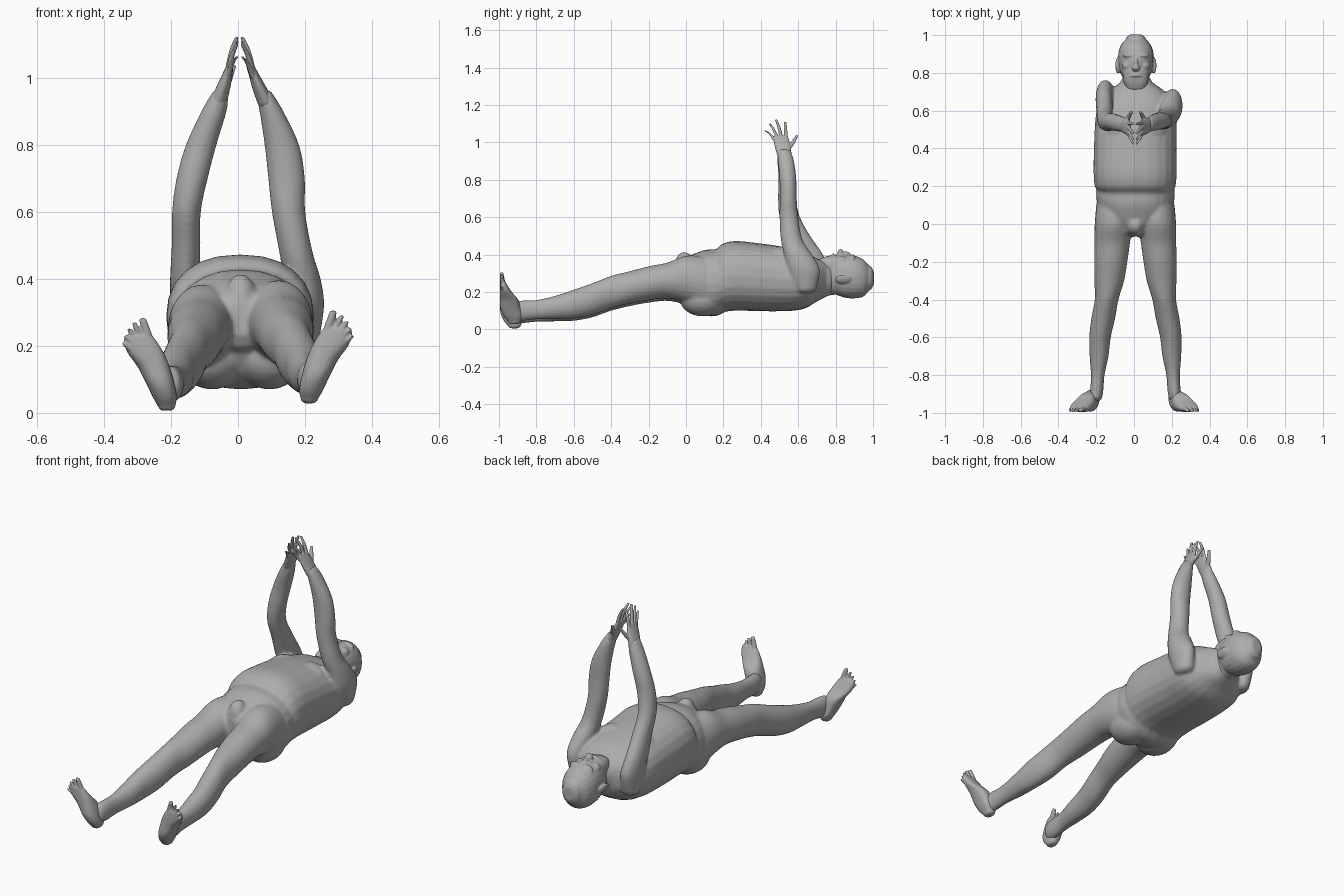
import bpy
import bmesh
import math
from mathutils import Matrix, Vector

if "Cube" in bpy.data.objects:
    bpy.data.objects.remove(bpy.data.objects["Cube"], do_unlink=True)

skin = bpy.data.materials.new("grey_skin")
skin.use_nodes = True
GREY = (0.42, 0.42, 0.42, 1)
skin.diffuse_color = GREY
skin.node_tree.nodes["Principled BSDF"].inputs["Base Color"].default_value = GREY


def spline(stations, steps=4):
    """Smooth curve through the stations (x, y, z, radius a, radius b)."""
    pts = [stations[0]] + list(stations) + [stations[-1]]
    out = []
    for p0, p1, p2, p3 in zip(pts, pts[1:], pts[2:], pts[3:]):
        for i in range(steps):
            t = i / steps
            out.append([0.5 * (2 * b + (c - a) * t + (2 * a - 5 * b + 4 * c - d) * t * t
                               + (3 * b - a - 3 * c + d) * t ** 3)
                        for a, b, c, d in zip(p0, p1, p2, p3)])
    return out + [list(stations[-1])]


def tube(bm, stations, axis="Y", power=2.0, n=24):
    """Loft of ellipses square to the Y or Z axis, with rounded ends."""
    rows = spline(stations)
    k = 1 if axis == "Y" else 2
    way = 1 if rows[-1][k] > rows[0][k] else -1

    def cap(row, sign):
        res = []
        for scale, push in ((0.85, 0.3), (0.5, 0.52)):
            r = list(row)
            r[k] += sign * push * min(row[3:])
            r[3] *= scale
            r[4] *= scale
            res.append(r)
        return res
    rows = cap(rows[0], -way)[::-1] + rows + cap(rows[-1], way)
    rings = []
    for x, y, z, ra, rb in rows:
        ring = []
        for i in range(n):
            a = 2 * math.pi * i / n
            c, s = math.cos(a), math.sin(a)
            u = math.copysign(abs(c) ** (2 / power), c) * ra
            v = math.copysign(abs(s) ** (2 / power), s) * rb
            ring.append(bm.verts.new((x + u, y, z + v) if axis == "Y" else (x + u, y + v, z)))
        rings.append(ring)
    faces = [bm.faces.new(rings[0]), bm.faces.new(rings[-1])]
    for r, q in zip(rings, rings[1:]):
        for i in range(n):
            j = (i + 1) % n
            faces.append(bm.faces.new((r[i], r[j], q[j], q[i])))
    bmesh.ops.recalc_face_normals(bm, faces=faces)


def blob(bm, centre, radii, tilt=0.0):
    """Ellipsoid, tilted about the y axis."""
    m = Matrix.Translation(Vector(centre)) @ Matrix.Rotation(tilt, 4, "Y") @ Matrix.Diagonal((*radii, 1))
    bmesh.ops.create_uvsphere(bm, u_segments=20, v_segments=12, radius=1, matrix=m)


def finish(bm, name, voxel, smooth):
    """Fuse the overlapping forms into one smooth skin."""
    me = bpy.data.meshes.new(name)
    bm.to_mesh(me)
    bm.free()
    me.materials.append(skin)
    ob = bpy.data.objects.new(name, me)
    bpy.context.collection.objects.link(ob)
    rm = ob.modifiers.new("fuse", "REMESH")
    rm.mode = "VOXEL"
    rm.voxel_size = voxel
    rm.use_smooth_shade = True
    sm = ob.modifiers.new("soften", "SMOOTH")
    sm.factor = 0.5
    sm.iterations = smooth
    return ob


# Torso: hips, then the belly and chest that hang over them
body = bmesh.new()
tube(body, [(.008, -.02, .28, .09, .10), (.008, .03, .255, .17, .145), (.008, .10, .25, .20, .175),
            (.008, .16, .25, .208, .178), (.008, .21, .26, .20, .165)], power=2.2)
tube(body, [(.008, .17, .27, .195, .165), (.006, .20, .278, .214, .183), (.006, .27, .287, .220, .186),
            (.006, .38, .28, .219, .182), (.008, .48, .273, .217, .176), (.012, .57, .265, .215, .165),
            (.015, .64, .262, .20, .148), (.015, .70, .265, .15, .115), (.012, .75, .27, .085, .095)],
     power=2.3)
# Chest, buttocks and groin
for s in (-1, 1):
    blob(body, (.01 + s * .085, .50, .385), (.085, .075, .058), s * .2)
    blob(body, (.008 + s * .085, .09, .165), (.105, .125, .095))
blob(body, (.008, -.01, .33), (.05, .055, .085))

# Legs: the right one mirrors the left, a little lower
leg = [(.115, .10, .25, .10, .14), (.123, 0, .27, .10, .125), (.130, -.10, .262, .094, .096),
       (.138, -.20, .247, .088, .091), (.146, -.30, .225, .079, .087), (.160, -.40, .200, .063, .087),
       (.178, -.50, .163, .063, .085), (.195, -.60, .136, .057, .077), (.200, -.70, .118, .050, .062),
       (.207, -.80, .106, .036, .052), (.212, -.88, .100, .035, .055), (.217, -.92, .100, .033, .052)]
tube(body, leg)
tube(body, [(.015 - x, y, z - .013, a, b) for x, y, z, a, b in leg])

# Arms, raised until the hands meet
tube(body, [(.195, .64, .22, .048, .06), (.205, .63, .32, .052, .085), (.192, .60, .40, .055, .075),
            (.173, .565, .48, .050, .058), (.151, .55, .60, .050, .050), (.145, .547, .70, .055, .045),
            (.131, .545, .80, .052, .045), (.100, .535, .90, .036, .043), (.080, .525, .95, .026, .036)], "Z")
tube(body, [(-.145, .68, .22, .046, .06), (-.152, .68, .32, .049, .083), (-.158, .65, .40, .045, .083),
            (-.155, .60, .50, .043, .065), (-.154, .555, .60, .043, .055), (-.137, .54, .70, .047, .048),
            (-.110, .54, .80, .046, .045), (-.072, .53, .90, .038, .042), (-.055, .525, .95, .026, .036)], "Z")
finish(body, "body", .008, 5)

# Head: neck, skull, face and squared beard
head = bmesh.new()
tube(head, [(.012, .68, .265, .085, .085), (.01, .75, .265, .072, .085), (.01, .82, .27, .07, .08)])
tube(head, [(.01, .775, .285, .070, .085), (.01, .81, .288, .085, .105), (.01, .86, .285, .093, .117),
            (.01, .91, .280, .092, .113), (.01, .95, .275, .078, .098), (.01, .975, .275, .056, .070)],
     power=2.15)
tube(head, [(.01, .722, .345, .052, .035), (.01, .75, .345, .064, .046), (.01, .79, .34, .070, .058),
            (.01, .83, .33, .074, .066)], power=2.6)
blob(head, (.01, .826, .405), (.021, .017, .026))
blob(head, (.01, .850, .398), (.013, .032, .020))
blob(head, (.01, .787, .397), (.032, .008, .010))
for s in (-1, 1):
    blob(head, (.01 + s * .038, .892, .383), (.032, .012, .017), s * .25)
    blob(head, (.01 + s * .048, .838, .373), (.026, .022, .020), s * .4)
    blob(head, (.01 + s * .033, .869, .384), (.014, .009, .010))
    blob(head, (.01 + s * .094, .840, .268), (.012, .045, .026), s * .4)
finish(head, "head", .005, 3)

# Hands: palm, four spread fingers and a thumb (base y, z to tip y, z)
FINGERS = [(.478, 1.025, .424, 1.062, .009), (.492, 1.035, .448, 1.098, .009),
           (.512, 1.04, .482, 1.120, .010), (.535, 1.035, .530, 1.108, .010)]
for side, wrist, knuckle, tip in (("left", .084, .040, .013), ("right", -.060, -.026, -.004)):
    hand = bmesh.new()
    s = 1 if wrist > 0 else -1
    mid = (wrist + knuckle) / 2
    tube(hand, [(wrist, .527, .925, .026, .037), (mid, .518, .975, .021, .043),
                (knuckle, .506, 1.03, .012, .040)], "Z")
    for by, bz, ty, tz, r in FINGERS:
        tube(hand, [(knuckle + s * .004, by, bz - .02, r, r),
                    ((knuckle + tip) / 2 + s * .003, (by + ty) / 2, (bz + tz) / 2, r * .9, r * .9),
                    (tip, ty, tz, r * .65, r * .65)], "Z", n=12)
    tube(hand, [(mid, .535, .955, .015, .018), (mid - s * .015, .568, .995, .011, .013),
                (mid - s * .03, .592, 1.035, .008, .008)], "Z", n=12)
    finish(hand, side + "_hand", .0035, 2)

# Feet: upright wedge with a flat sole, and five toes (base x, z to tip x, z)
SOLE = [(.213, -.918, .042, .026, .034), (.219, -.925, .07, .036, .050), (.232, -.938, .11, .042, .054),
        (.252, -.946, .16, .048, .048), (.275, -.963, .20, .054, .032), (.290, -.973, .232, .050, .021),
        (.296, -.978, .25, .043, .015)]
TOES = [(.264, .235, .284, .300, .015), (.287, .24, .309, .288, .010), (.301, .235, .324, .270, .010),
        (.313, .225, .334, .250, .009), (.322, .21, .340, .228, .009)]
for side, s, dz in (("left", 1, 0), ("right", -1, -.022)):
    foot = bmesh.new()
    tube(foot, [(s * x, y, z + dz, a, b) for x, y, z, a, b in SOLE], "Z", power=2.4)
    for bx, bz, tx, tz, r in TOES:
        tube(foot, [(s * bx, -.976, bz + dz, r, .013), (s * (bx + tx) / 2, -.981, (bz + tz) / 2 + dz, r * .9, .012),
                    (s * tx, -.986, tz + dz, r * .75, .010)], "Z", n=12)
    finish(foot, side + "_foot", .004, 2)
